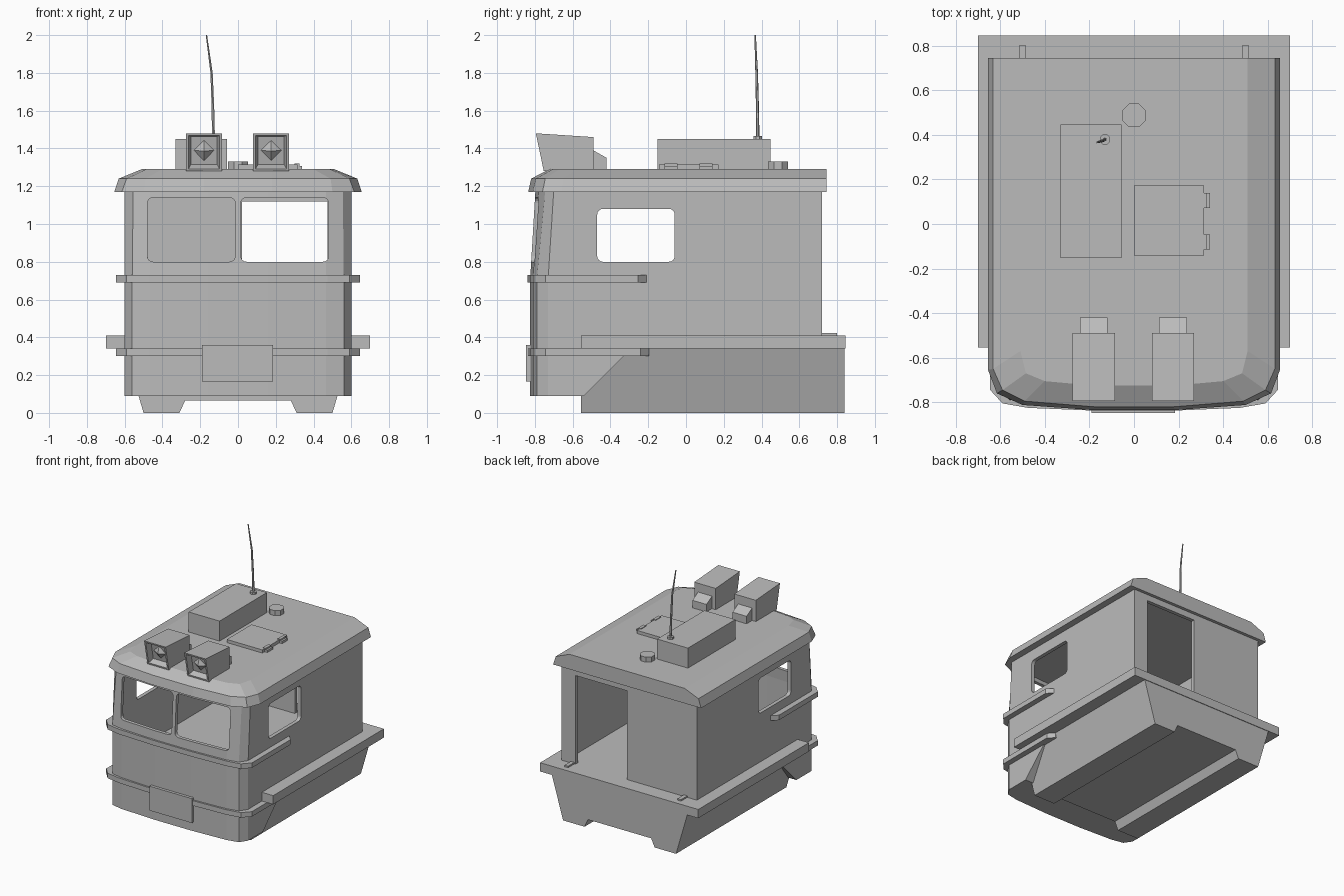
import bpy, bmesh, math
from mathutils import Matrix, Vector

if "Cube" in bpy.data.objects:
    bpy.data.objects.remove(bpy.data.objects["Cube"])

grey = bpy.data.materials.new("plain_grey")
grey.diffuse_color = (0.5, 0.5, 0.5, 1)
grey.use_nodes = True
grey.node_tree.nodes["Principled BSDF"].inputs["Base Color"].default_value = grey.diffuse_color


def finish(name, bm):
    bmesh.ops.recalc_face_normals(bm, faces=bm.faces[:])
    me = bpy.data.meshes.new(name)
    bm.to_mesh(me)
    bm.free()
    me.materials.append(grey)
    ob = bpy.data.objects.new(name, me)
    bpy.context.collection.objects.link(ob)
    return ob


def loft_bm(rings):
    """Closed solid through rings with equal point counts."""
    bm = bmesh.new()
    vs = [[bm.verts.new(p) for p in r] for r in rings]
    n = len(vs[0])
    for a, b in zip(vs, vs[1:]):
        for i in range(n):
            j = (i + 1) % n
            bm.faces.new((a[i], a[j], b[j], b[i]))
    bm.faces.new(vs[0][::-1])
    bm.faces.new(vs[-1])
    bmesh.ops.recalc_face_normals(bm, faces=bm.faces[:])
    return bm


def loft(name, rings):
    return finish(name, loft_bm(rings))


def prism_rings(pts, axis, a, b):
    """Profile pts extruded along x (pts = y,z), y (pts = x,z) or z (pts = x,y)."""
    put = {'x': lambda u, v, w: (w, u, v), 'y': lambda u, v, w: (u, w, v),
           'z': lambda u, v, w: (u, v, w)}[axis]
    return [[put(u, v, w) for u, v in pts] for w in (a, b)]


def prism(name, pts, axis, a, b):
    return loft(name, prism_rings(pts, axis, a, b))


def box(name, x0, x1, y0, y1, z0, z1):
    return prism(name, [(x0, y0), (x1, y0), (x1, y1), (x0, y1)], 'z', z0, z1)


def mirror(half):
    return half + [(-x, y) for x, y in reversed(half)]


def ring(half, z):
    return [(x, y, z) for x, y in mirror(half)]


def rounded(u0, u1, v0, v1, r=0.03, seg=4):
    pts = []
    for k, (cu, cv) in enumerate([(u1 - r, v1 - r), (u0 + r, v1 - r),
                                  (u0 + r, v0 + r), (u1 - r, v0 + r)]):
        for i in range(seg + 1):
            a = math.pi / 2 * (k + i / seg)
            pts.append((cu + r * math.cos(a), cv + r * math.sin(a)))
    return pts


def circle(cx, cy, r, n, z):
    return [(cx + r * math.cos(math.tau * (i + .5) / n),
             cy + r * math.sin(math.tau * (i + .5) / n), z) for i in range(n)]


def cut(ob, cutters):
    for c in cutters:
        c.hide_render = True
        m = ob.modifiers.new("cut", 'BOOLEAN')
        m.operation, m.object, m.solver = 'DIFFERENCE', c, 'EXACT'
    bpy.context.view_layer.update()
    dg = bpy.context.evaluated_depsgraph_get()
    me = bpy.data.meshes.new_from_object(ob.evaluated_get(dg))
    ob.modifiers.clear()
    ob.data = me
    for c in cutters:
        bpy.data.objects.remove(c)


# Chassis with channel underneath, and the deck plate
prism("chassis", mirror([(0.6, 0.34), (0.5, 0), (0.31, 0), (0.28, 0.065)]),
      'y', -0.555, 0.84)
box("deck_plate", -0.7, 0.7, -0.555, 0.845, 0.34, 0.41)

# Cab shell: bowed front, leaning back above the belt line
low = [(0.6, 0.72), (0.6, -0.73), (0.56, -0.79), (0.465, -0.81), (0.16, -0.825)]
top = [(0.6, 0.72), (0.6, -0.70), (0.555, -0.745), (0.465, -0.78), (0.16, -0.797)]
low_in = [(0.57, 0.69), (0.57, -0.72), (0.54, -0.765), (0.46, -0.782), (0.16, -0.797)]
top_in = [(0.57, 0.69), (0.57, -0.69), (0.535, -0.72), (0.46, -0.752), (0.16, -0.769)]
cab = loft("cab", [ring(low, 0.09), ring(low, 0.71), ring(top, 1.18)])
cut(cab, [
    loft("interior", [ring(low_in, 0.40), ring(low_in, 0.71), ring(top_in, 1.18),
                      ring(top_in, 1.25)]),
    prism("under_cut", [(-0.58, 0.05), (-0.27, 0.36), (0.9, 0.36), (0.9, 0.05)],
          'x', -0.8, 0.8),
    prism("side_windows", rounded(-0.47, -0.06, 0.8, 1.08), 'x', -0.8, 0.8),
    prism("front_window_r", rounded(0.015, 0.48, 0.8, 1.14), 'y', -0.95, -0.6),
    prism("front_window_l", rounded(-0.48, -0.015, 0.8, 1.14), 'y', -0.95, -0.6),
    box("doorway", 0.02, 0.475, 0.6, 0.8, 0.405, 1.12)])

# Roof with sloped edges
loft("roof", [
    ring([(0.655, 0.745), (0.655, -0.655), (0.615, -0.76), (0.5, -0.812), (0.18, -0.835)], 1.17),
    ring([(0.632, 0.745), (0.632, -0.65), (0.59, -0.745), (0.49, -0.795), (0.18, -0.82)], 1.24),
    ring([(0.51, 0.745), (0.51, -0.57), (0.485, -0.67), (0.4, -0.705), (0.18, -0.725)], 1.29)])

# Belt rails wrapping the front
for name, z, end in (("upper_rail", 0.69, -0.21), ("lower_rail", 0.30, -0.195)):
    outer = [(0.59, end), (0.6, end), (0.645, end - 0.045), (0.645, -0.745),
             (0.59, -0.805), (0.475, -0.825), (0.16, -0.838)]
    inner = [(0.16, -0.815), (0.46, -0.8), (0.55, -0.78), (0.59, -0.725)]
    pts = mirror(outer) + [(-x, y) for x, y in reversed(inner)] + inner
    prism(name, pts, 'z', z, z + 0.04)

# Front plate and rear deck tabs
box("front_plate", -0.19, 0.185, -0.848, -0.81, 0.165, 0.36)
for s, side in ((1, "right"), (-1, "left")):
    box("deck_tab_" + side, s * 0.5 - 0.016, s * 0.5 + 0.016, 0.70, 0.80, 0.40, 0.422)

# Roof lamps: recessed front with a diamond lens and a rear housing
for cx, side in ((-0.18, "left"), (0.175, "right")):
    bm = loft_bm(prism_rings([(-0.795, 1.48), (-0.49, 1.46), (-0.49, 1.28), (-0.753, 1.28)],
                             'x', cx - 0.095, cx + 0.095))
    bm.normal_update()
    front = min(bm.faces, key=lambda f: f.normal.y)
    bmesh.ops.inset_individual(bm, faces=[front], thickness=0.018)
    bmesh.ops.inset_individual(bm, faces=[front], thickness=0.018, depth=-0.045)
    finish("lamp_" + side, bm)
    bm = bmesh.new()
    bmesh.ops.create_cone(bm, cap_ends=True, segments=4, radius1=0.058, radius2=0,
                          depth=0.03,
                          matrix=Matrix.Translation((cx, -0.743, 1.388))
                          @ Matrix.Rotation(math.radians(101), 4, 'X'))
    finish("lamp_lens_" + side, bm)
    prism("lamp_housing_" + side, [(-0.50, 1.395), (-0.42, 1.35), (-0.42, 1.28), (-0.50, 1.28)],
          'x', cx - 0.062, cx + 0.062)

# Roof equipment: box, hatch with hinges, vent cap
box("roof_box", -0.33, -0.057, -0.152, 0.447, 1.28, 1.45)
box("hatch", 0, 0.315, -0.142, 0.172, 1.28, 1.315)
for y in (-0.08, 0.106):
    box("hatch_hinge", 0.305, 0.34, y - 0.034, y + 0.034, 1.28, 1.308)
    box("hinge_cap", 0.30, 0.325, y - 0.034, y + 0.034, 1.30, 1.32)
loft("vent_cap", [circle(0, 0.487, 0.057, 8, z) for z in (1.28, 1.33)])

# Antenna: short base and a bent whip
loft("antenna_base", [circle(-0.13, 0.38, 0.025, 8, z) for z in (1.44, 1.467)])
loft("antenna", [circle(x, y, r, 6, z) for x, y, r, z in (
    (-0.13, 0.38, 0.009, 1.46), (-0.133, 0.378, 0.008, 1.62),
    (-0.14, 0.374, 0.007, 1.8), (-0.167, 0.366, 0.004, 2.0))])
